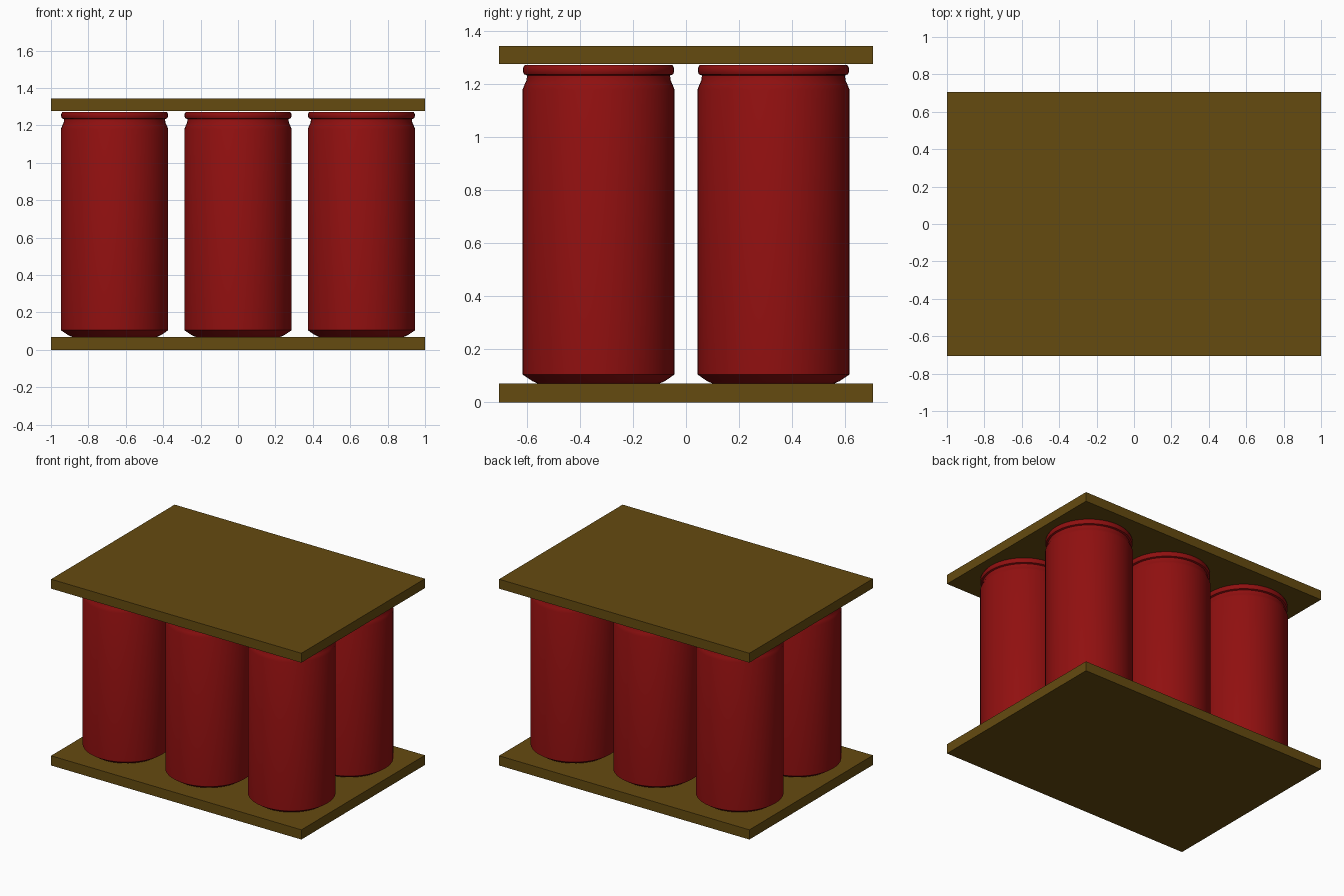
import bpy
import bmesh
import math

cube = bpy.data.objects.get("Cube")
if cube:
    bpy.data.objects.remove(cube, do_unlink=True)


def make_material(name, rgb):
    mat = bpy.data.materials.new(name)
    mat.use_nodes = True
    colour = (*rgb, 1)
    mat.diffuse_color = colour
    mat.node_tree.nodes["Principled BSDF"].inputs["Base Color"].default_value = colour
    return mat


def add_object(name, mesh, location, mat):
    obj = bpy.data.objects.new(name, mesh)
    obj.location = location
    bpy.context.collection.objects.link(obj)
    if not mesh.materials:
        mesh.materials.append(mat)
    return obj


brown = make_material("olive brown board", (0.13, 0.07, 0.005))
red = make_material("dark red can", (0.28, 0.005, 0.005))


# Flat boards below and above the cans
def board(name, bottom, top):
    mesh = bpy.data.meshes.new(name)
    bm = bmesh.new()
    bmesh.ops.create_cube(bm, size=1)
    bmesh.ops.scale(bm, vec=(2, 1.41, top - bottom), verts=bm.verts)
    bm.to_mesh(mesh)
    bm.free()
    add_object(name, mesh, (0, 0, (bottom + top) / 2), brown)


board("bottom_board", 0, 0.07)
board("top_board", 1.277, 1.345)


# Can: a lathed profile with dished base, tapered neck, rolled rim, sunken lid
def can_mesh(segments=48):
    profile = [(0, 0.10), (0.17, 0.09), (0.2, 0.07), (0.228, 0.07), (0.25, 0.08),
               (0.287, 0.105), (0.287, 1.18), (0.279, 1.2), (0.272, 1.215),
               (0.27, 1.234), (0.281, 1.238), (0.285, 1.247), (0.285, 1.262),
               (0.279, 1.273), (0.265, 1.273), (0.258, 1.26), (0.25, 1.235),
               (0, 1.235)]
    bm = bmesh.new()
    verts = [bm.verts.new((r, 0, z)) for r, z in profile]
    edges = [bm.edges.new(pair) for pair in zip(verts, verts[1:])]
    bmesh.ops.spin(bm, geom=verts + edges, cent=(0, 0, 0), axis=(0, 0, 1),
                   angle=math.tau, steps=segments)
    bmesh.ops.remove_doubles(bm, verts=bm.verts, dist=0.0005)
    bmesh.ops.recalc_face_normals(bm, faces=bm.faces)
    mesh = bpy.data.meshes.new("can")
    bm.to_mesh(mesh)
    bm.free()
    return mesh


# Two rows of three cans sharing one mesh
shared = can_mesh()
cans = []
for row, y in (("front", -0.33), ("back", 0.33)):
    for side, x in (("right", -0.66), ("middle", 0), ("left", 0.66)):
        cans.append(add_object(f"can_{row}_{side}", shared, (x, y, 0), red))

bpy.ops.object.select_all(action="DESELECT")
cans[0].select_set(True)
bpy.context.view_layer.objects.active = cans[0]
bpy.ops.object.shade_smooth_by_angle(angle=math.radians(30))
